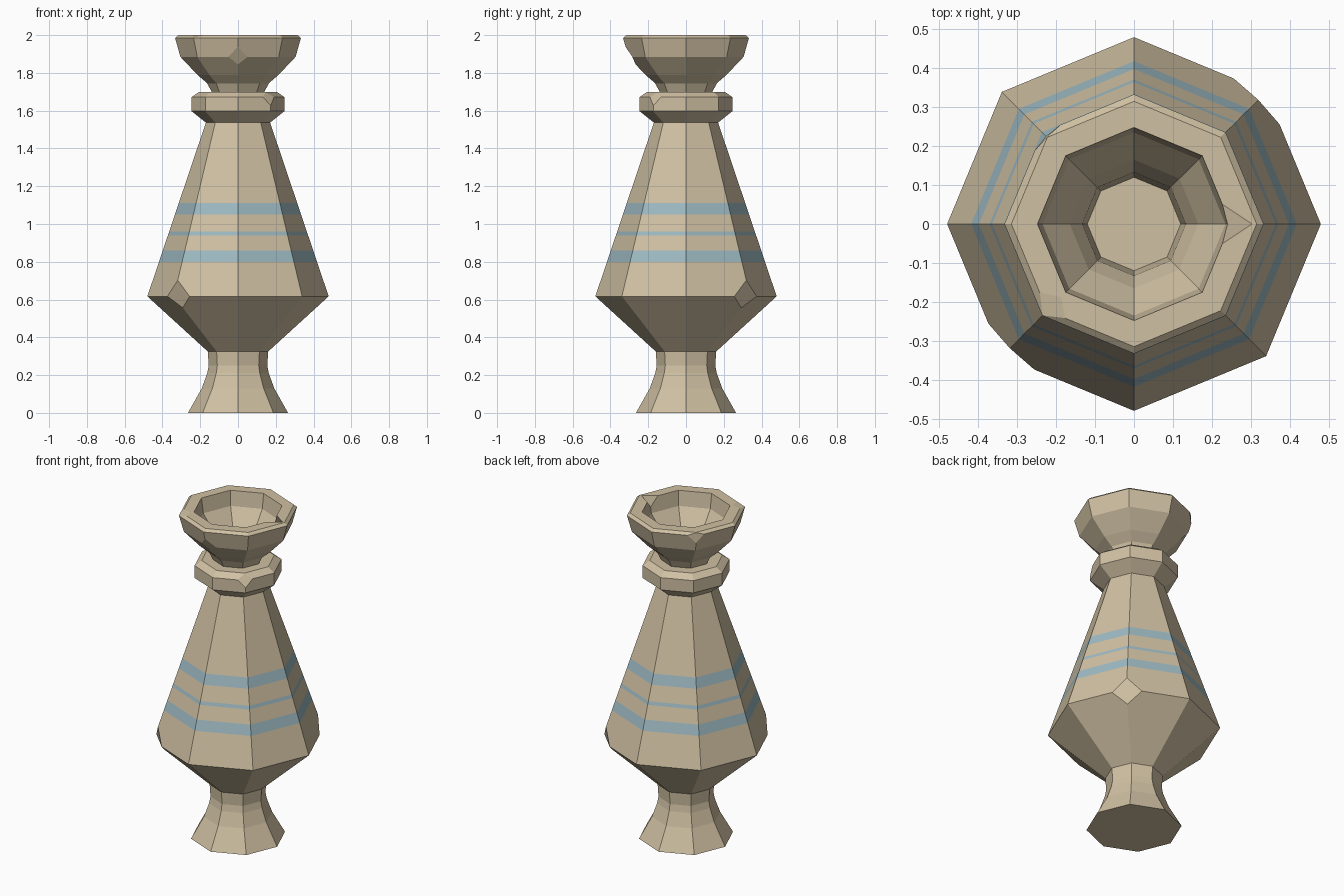
import bpy, bmesh, math

if "Cube" in bpy.data.objects:
    bpy.data.objects.remove(bpy.data.objects["Cube"])

SIDES = 8
STRIPES = [(0.80, 0.86), (0.94, 0.96), (1.05, 1.11)]


def material(name, rgb):
    m = bpy.data.materials.new(name)
    m.diffuse_color = (*rgb, 1)
    m.use_nodes = True
    m.node_tree.nodes["Principled BSDF"].inputs["Base Color"].default_value = m.diffuse_color
    return m


def body_radius(z):
    # straight taper of the main body
    return 0.48 + (0.17 - 0.48) * (z - 0.617) / (1.537 - 0.617)


# Profile (radius, height): foot, belly, stripes, collar, mouth, inside
foot = [(0.265, 0), (0.192, 0.13), (0.163, 0.21), (0.155, 0.25), (0.16, 0.325)]
belly = [(0.48, 0.617)]
taper = [(body_radius(z), z) for s in STRIPES for z in s] + [(0.17, 1.537)]
collar = [(0.245, 1.597), (0.245, 1.672), (0.205, 1.70)]
mouth = [(0.14, 1.70), (0.163, 1.745), (0.215, 1.79), (0.305, 1.885), (0.333, 1.985), (0.315, 2.0)]
inside = [(0.248, 2.0), (0.235, 1.91), (0.165, 1.81), (0.133, 1.74), (0.12, 1.60)]
profile = foot + belly + taper + collar + mouth + inside

bm = bmesh.new()
rings = [[bm.verts.new((r * math.cos(math.tau * k / SIDES), r * math.sin(math.tau * k / SIDES), z))
          for k in range(SIDES)] for r, z in profile]
for a, b in zip(rings, rings[1:]):
    for k in range(SIDES):
        n = (k + 1) % SIDES
        bm.faces.new((a[k], a[n], b[n], b[k]))
bm.faces.new(rings[0][::-1])
bm.faces.new(rings[-1])


def chip(point, k, size):
    """Knock off one corner of a ring, leaving a small diamond facet."""
    v = rings[profile.index(point)][k]
    for e in list(v.link_edges):
        bmesh.utils.edge_split(e, v, min(size / e.calc_length(), 0.95))
    near = {e.other_vert(v) for e in v.link_edges}
    for f in list(v.link_faces):
        pair = [w for w in f.verts if w in near]
        bmesh.utils.face_split(f, pair[0], pair[1])
    bmesh.ops.dissolve_verts(bm, verts=[v])


# Worn corners
chip(belly[0], 1, 0.09)
chip(belly[0], 5, 0.09)
chip(collar[1], 7, 0.045)
chip(mouth[3], 6, 0.055)
chip(mouth[4], 3, 0.05)
chip(mouth[5], 5, 0.05)
chip(inside[0], 0, 0.055)

# Painted stripes by height
bmesh.ops.recalc_face_normals(bm, faces=bm.faces)
for f in bm.faces:
    z = f.calc_center_median().z
    f.material_index = int(any(lo < z < hi for lo, hi in STRIPES))

mesh = bpy.data.meshes.new("vase")
bm.to_mesh(mesh)
bm.free()
mesh.materials.append(material("clay tan", (0.63, 0.53, 0.365)))
mesh.materials.append(material("stripe blue", (0.34, 0.49, 0.54)))
bpy.context.collection.objects.link(bpy.data.objects.new("vase", mesh))
